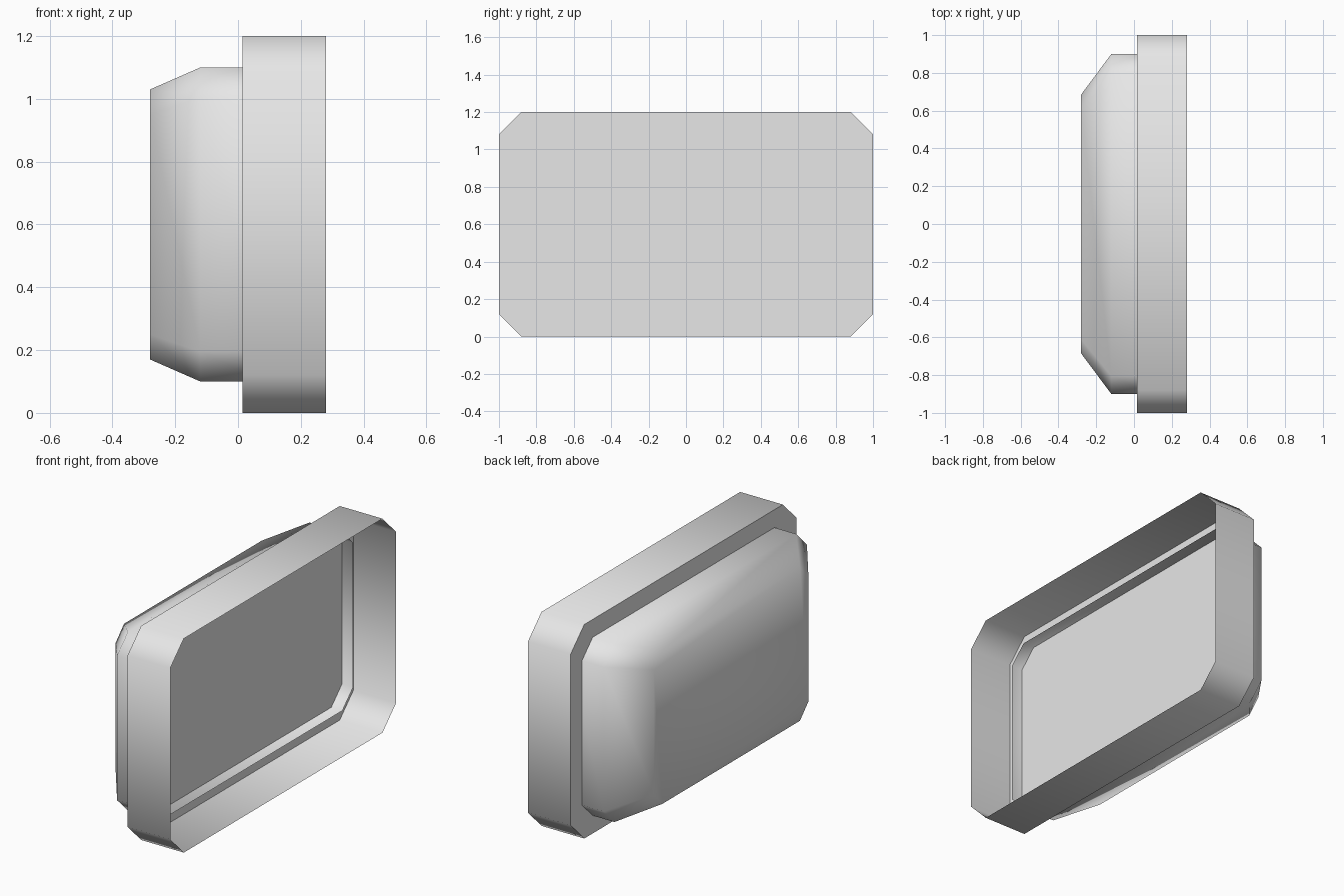
import bpy, bmesh, math

if "Cube" in bpy.data.objects:
    bpy.data.objects.remove(bpy.data.objects["Cube"])

MID_Z = 0.6

grey = bpy.data.materials.new("plain_grey")
grey.use_nodes = True
colour = (0.8, 0.8, 0.8, 1)
grey.diffuse_color = colour
grey.node_tree.nodes["Principled BSDF"].inputs["Base Color"].default_value = colour


def octagon(bm, x, half_y, half_z, cut_y, cut_z):
    """Ring of vertices: a rectangle with cut corners, facing along x."""
    corner = [(half_y, half_z - cut_z), (half_y - cut_y, half_z)]
    quarter = corner + [(-y, z) for y, z in reversed(corner)]
    outline = quarter + [(-y, -z) for y, z in quarter]
    return [bm.verts.new((x, y, MID_Z + z)) for y, z in outline]


def shell(name, sections):
    """Loft the sections from back to front, closed at the back, open in front."""
    bm = bmesh.new()
    rings = [octagon(bm, *s) for s in sections]
    bm.faces.new(rings[0][::-1])
    for a, b in zip(rings, rings[1:]):
        for i in range(len(a)):
            j = (i + 1) % len(a)
            bm.faces.new((a[i], a[j], b[j], b[i]))
    bmesh.ops.recalc_face_normals(bm, faces=bm.faces)
    mesh = bpy.data.meshes.new(name)
    bm.to_mesh(mesh)
    bm.free()
    mesh.materials.append(grey)
    obj = bpy.data.objects.new(name, mesh)
    bpy.context.collection.objects.link(obj)
    bpy.ops.object.select_all(action="DESELECT")
    obj.select_set(True)
    bpy.context.view_layer.objects.active = obj
    bpy.ops.object.shade_smooth_by_angle(angle=math.radians(75))
    return obj


# Open tray with a flat back panel
shell("front_frame", [
    (0.015, 1.0, 0.6, 0.12, 0.12),
    (0.28, 1.0, 0.6, 0.12, 0.12),
])

# Tapered rear housing, its open rim standing proud of the back panel
shell("rear_housing", [
    (-0.28, 0.685, 0.43, 0.075, 0.08),
    (-0.12, 0.9, 0.5, 0.095, 0.095),
    (0.084, 0.9, 0.5, 0.095, 0.095),
])
